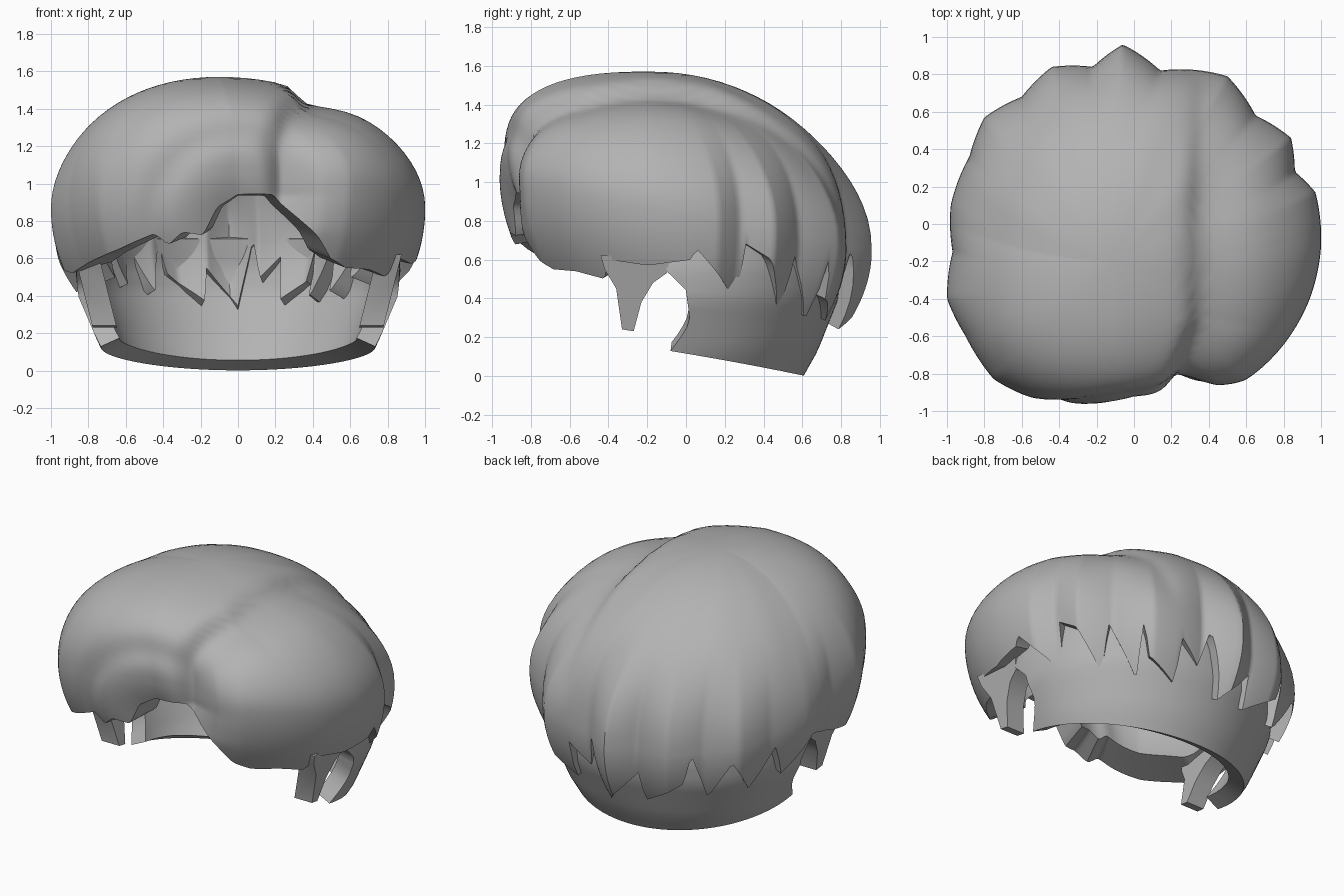
import bpy, bmesh, math
from math import sin, cos, pi, exp, atan2, asin, hypot, degrees, radians

cube = bpy.data.objects.get("Cube")
if cube:
    bpy.data.objects.remove(cube, do_unlink=True)

grey = bpy.data.materials.new("hair grey")
grey.use_nodes = True
COLOUR = (0.45, 0.45, 0.45, 1)
grey.diffuse_color = COLOUR
grey.node_tree.nodes["Principled BSDF"].inputs["Base Color"].default_value = COLOUR


def lookup(table, key):
    """Linear interpolation in a sorted list of (key, value) pairs."""
    if key <= table[0][0]:
        return table[0][1]
    for (k0, v0), (k1, v1) in zip(table, table[1:]):
        if key <= k1:
            return v0 + (v1 - v0) * (key - k0) / (k1 - k0)
    return table[-1][1]


def finish(name, bm, thickness=0, smooth_angle=40):
    """Turn a bmesh into a smooth-shaded object, optionally thickened inward."""
    mesh = bpy.data.meshes.new(name)
    bm.to_mesh(mesh)
    bm.free()
    mesh.materials.append(grey)
    obj = bpy.data.objects.new(name, mesh)
    bpy.context.collection.objects.link(obj)
    bpy.ops.object.select_all(action='DESELECT')
    obj.select_set(True)
    bpy.context.view_layer.objects.active = obj
    if thickness:
        mod = obj.modifiers.new("thickness", 'SOLIDIFY')
        mod.thickness = thickness
        mod.offset = -1
        bpy.ops.object.modifier_apply(modifier=mod.name)
    bpy.ops.object.shade_smooth_by_angle(angle=radians(smooth_angle))
    return obj


def grid(rows, cols, point, closed):
    """Grid surface, rows running downward and columns counterclockwise."""
    bm = bmesh.new()
    verts = [[bm.verts.new(point(i, j)) for j in range(cols)] for i in range(rows)]
    for i in range(rows - 1):
        for j in range(cols if closed else cols - 1):
            k = (j + 1) % cols
            bm.faces.new((verts[i][j], verts[i + 1][j], verts[i + 1][k], verts[i][k]))
    bmesh.ops.remove_doubles(bm, verts=bm.verts, dist=0.0002)
    return bm


# Scalloped plan outline of the hair (x, y), counterclockwise from the front
PLAN = [(0, -.93), (.25, -.88), (.46, -.89), (.6, -.84), (.82, -.62), (.94, -.4),
        (1, -.12), (.97, .17), (.86, .28), (.84, .46), (.65, .58), (.5, .79),
        (.14, .82), (-.06, .96), (-.22, .84), (-.44, .84), (-.6, .68), (-.8, .57),
        (-.88, .36), (-.98, .1), (-.97, -.15), (-1, -.4), (-.9, -.6), (-.75, -.83),
        (-.55, -.93), (-.3, -.97)]
OUTLINE = [(degrees(atan2(x, -y)) % 360, hypot(x, y)) for x, y in PLAN]
OUTLINE.append((360, OUTLINE[0][1]))

# Jagged hem: angle from the front in degrees, height
HEM = [(0, .95), (13, .95), (22, .8), (27, .72), (33, .6), (40, .55), (51, .54),
       (62, .5), (65, .6), (78, .57), (92, .6), (93, .66), (106, .42), (109, .45),
       (110, .68), (118, .6), (126, .32), (130, .62), (141, .28), (144, .62),
       (146, .4), (158, .28), (160, .55), (169, .42), (173, .66), (180, .24),
       (195, .48), (197, .27), (214, .45), (217, .65), (224, .33), (232, .6),
       (240, .38), (250, .64), (255, .42), (268, .65), (282, .57), (296, .52),
       (306, .57), (317, .62), (322, .65), (333, .73), (337, .67), (342, .74),
       (348, .72), (353, .88), (360, .95)]

COLS, DOME, SKIRT, TOP = 288, 22, 12, 1.57
LAST = DOME + SKIRT
SCALLOP = [lookup(OUTLINE, 360 * j / COLS) for j in range(COLS)]
SPAN = 18
ROUND = [sum(SCALLOP[(j + d) % COLS] for d in range(-SPAN, SPAN + 1)) / (2 * SPAN + 1)
         for j in range(COLS)]


def outer_point(i, j):
    deg = 360 * j / COLS
    a = radians(deg)
    west, back = min(0, sin(a)), max(0, -cos(a))
    front_left = max(0, sin(a)) * max(0, cos(a))
    waist = .85 + .2 * cos(a) + .06 * west
    power = 2 / (2.05 + .25 * max(0, cos(a)) + .2 * back + .17 * west - .6 * front_left)
    if i <= DOME:
        alpha = pi / 2 * i / DOME
        lift = max(0, cos(alpha)) ** power
        rho = ROUND[j] + (SCALLOP[j] - ROUND[j]) * sin(alpha) ** 9
        r = rho * sin(alpha) ** power
        z = waist + (TOP - waist) * lift
    else:
        lift = 0
        z = waist + (lookup(HEM, deg) - waist) * (i - DOME) / SKIRT
        r = SCALLOP[j] * (1 - (.32 + .12 * back) * ((waist - z) / .7) ** 2)
    x = r * sin(a) - .1 * lift ** 2
    y = -r * cos(a) - .2 * lift ** 2
    # side parting, fading towards the back
    part = x - (.39 - .38 * max(0, -y - .55))
    fade = min(1, max(0, (z - .75) / .2)) * min(1, max(.25, 1 - (y - .1) * 1.2))
    drop = .085 * fade * exp(-(part / (.2 if part > 0 else .08)) ** 2)
    # fringe curls in over the forehead, with a furrow around it
    if y < -.3:
        ring = hypot(x, z - .8)
        drop += .08 * exp(-(ring / .22) ** 2)
        drop += .025 * exp(-((ring - .47) / .08) ** 2) * min(1, max(0, -part / .1))
    s = 1 - drop
    return (x * s, y * s, .8 + (z - .8) * s)


def cap_point(i, j):
    """Outer surface down to the hem, then the inner lining back up."""
    if i <= LAST:
        return outer_point(i, j)
    x, y, z = outer_point(2 * LAST + 1 - i, j)
    return (x * .76, y * .76, .9 + (z - .9) * .84)


finish("hair_cap", grid(2 * LAST + 2, COLS, cap_point, True), 0, 45)

# Close-cropped nape band under the cap, cut away in front of the ears
BAND_WIDTH = [(0, .66), (.13, .74), (.4, .855), (.55, .87), (.74, .84)]
BAND_EDGE = [(.13, -.08), (.25, 0), (.3, .02), (.45, 0), (.54, -.1), (.74, -.12)]
BAND_ROWS, BAND_COLS, BAND_TOP = 14, 64, .72


def band_point(i, j):
    v = i / (BAND_ROWS - 1)
    level = BAND_TOP - (BAND_TOP - .13) * v
    start = asin(lookup(BAND_EDGE, level) / (.92 * lookup(BAND_WIDTH, level)))
    phi = start + (pi - 2 * start) * j / (BAND_COLS - 1)
    bottom = .115 - .19 * .6 * sin(phi)
    z = BAND_TOP + (bottom - BAND_TOP) * v
    rx = lookup(BAND_WIDTH, z)
    return (rx * cos(phi), .92 * rx * sin(phi), z)


finish("nape_band", grid(BAND_ROWS, BAND_COLS, band_point, False), .11)

# Tapered sideburn in front of each ear
BURN = [(-.44, .62), (-.42, .55), (-.36, .45), (-.33, .24), (-.27, .23),
        (-.23, .38), (-.17, .48), (-.1, .53), (-.08, .62)]
for name, side in (("left_sideburn", 1), ("right_sideburn", -1)):
    bm = bmesh.new()
    layers = []
    for depth in (0, .13):
        layers.append([bm.verts.new((side * (.78 + .25 * (z - .24) - depth), y, z))
                       for y, z in BURN])
    outer, inner = layers
    bm.faces.new(outer)
    bm.faces.new(inner)
    for k in range(len(BURN)):
        n = (k + 1) % len(BURN)
        bm.faces.new((outer[k], outer[n], inner[n], inner[k]))
    bmesh.ops.recalc_face_normals(bm, faces=bm.faces)
    finish(name, bm)
